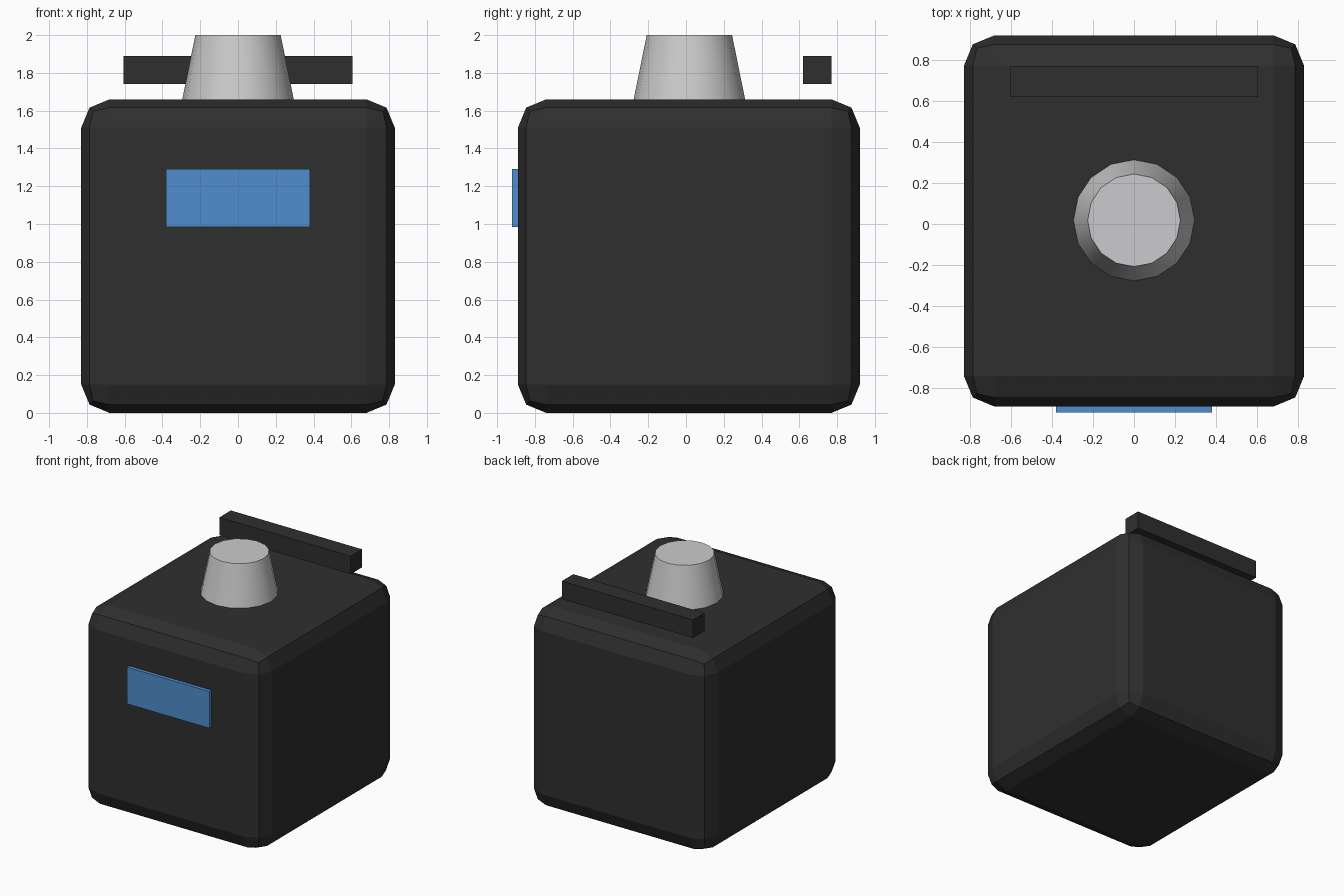
import bpy
import math

if "Cube" in bpy.data.objects:
    bpy.data.objects.remove(bpy.data.objects["Cube"], do_unlink=True)


def make_material(name, rgb):
    mat = bpy.data.materials.new(name)
    mat.use_nodes = True
    color = (*rgb, 1.0)
    mat.diffuse_color = color
    mat.node_tree.nodes["Principled BSDF"].inputs["Base Color"].default_value = color
    return mat


def make_box(name, low, high, mat):
    center = [(a + b) / 2 for a, b in zip(low, high)]
    bpy.ops.mesh.primitive_cube_add(size=1, location=center)
    obj = bpy.context.object
    obj.name = name
    obj.scale = [b - a for a, b in zip(low, high)]
    bpy.ops.object.transform_apply(location=False, rotation=False, scale=True)
    obj.data.materials.append(mat)
    return obj


charcoal = make_material("charcoal", (0.028, 0.028, 0.028))
silver = make_material("silver", (0.6, 0.6, 0.61))
blue = make_material("screen blue", (0.08, 0.27, 0.62))

# Main housing with rounded edges
body = make_box("body", (-0.83, -0.89, 0), (0.83, 0.92, 1.66), charcoal)
bevel = body.modifiers.new("rounded edges", "BEVEL")
bevel.width = 0.15
bevel.segments = 2
bevel.limit_method = "NONE"

# Display panel on the front
make_box("display", (-0.38, -0.92, 0.985), (0.38, -0.86, 1.29), blue)

# Bar hovering above the rear edge
make_box("rear_bar", (-0.605, 0.62, 1.74), (0.605, 0.77, 1.89), charcoal)

# Tapered knob on top
bpy.ops.mesh.primitive_cone_add(vertices=16, radius1=0.295, radius2=0.226,
                                depth=0.34, location=(0, 0.018, 1.83))
knob = bpy.context.object
knob.name = "top_knob"
knob.data.materials.append(silver)
bpy.ops.object.shade_smooth_by_angle(angle=math.radians(30))
